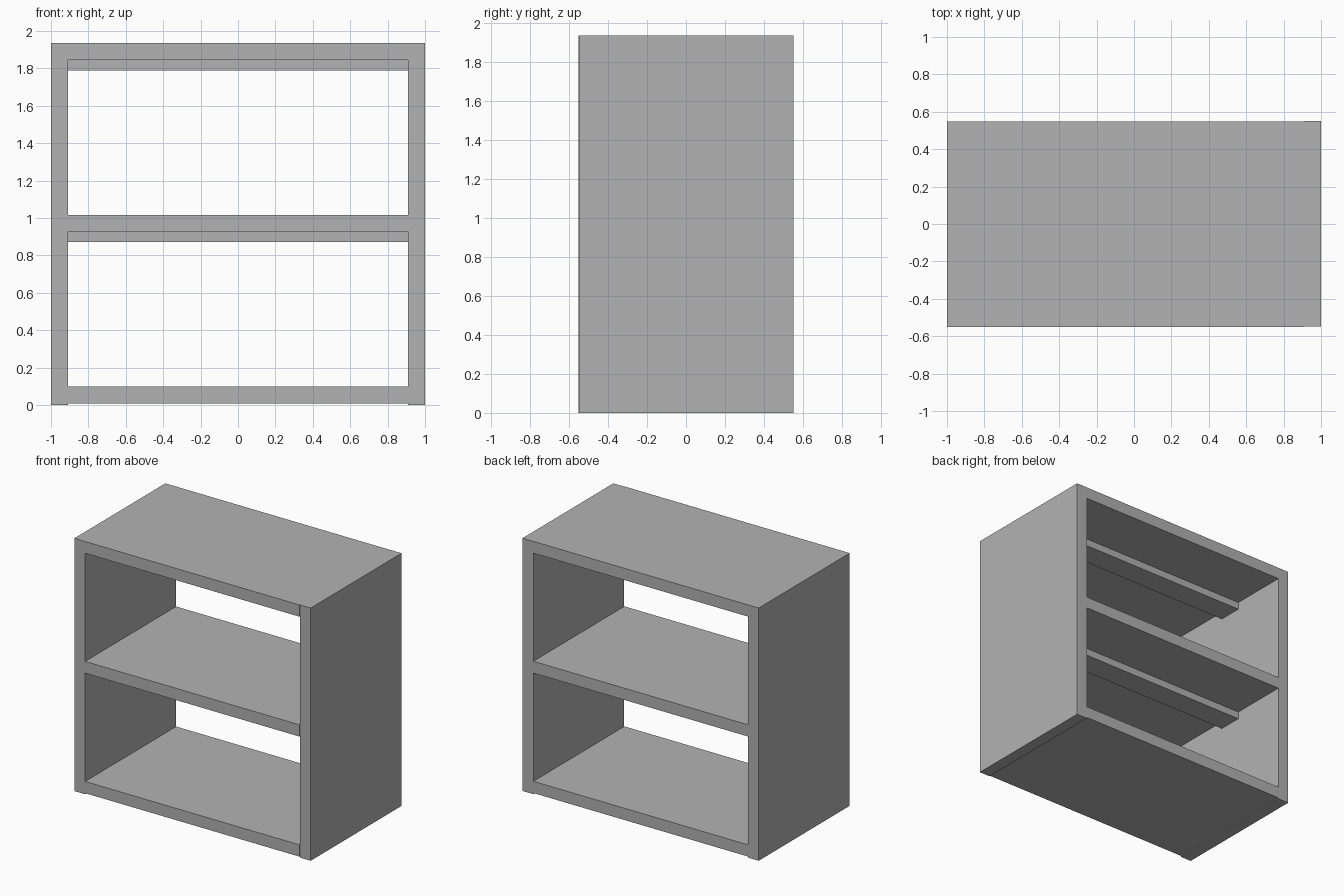
import bpy

cube = bpy.data.objects.get("Cube")
if cube:
    bpy.data.objects.remove(cube, do_unlink=True)

# Single plain grey finish
GREY = (0.448, 0.448, 0.448, 1.0)
grey = bpy.data.materials.new("plain grey")
grey.use_nodes = True
grey.diffuse_color = GREY
grey.node_tree.nodes["Principled BSDF"].inputs["Base Color"].default_value = GREY


def board(name, x, y, z):
    """Box spanning the given (low, high) range on each axis."""
    spans = (x, y, z)
    bpy.ops.mesh.primitive_cube_add(size=1, location=[(a + b) / 2 for a, b in spans])
    obj = bpy.context.object
    obj.name = name
    obj.scale = [b - a for a, b in spans]
    bpy.ops.object.transform_apply(location=False, rotation=False, scale=True)
    obj.data.materials.append(grey)
    return obj


HEIGHT = 1.935
INNER = 0.908              # inner face of the side panels
DEPTH = (-0.549, 0.55)
SHELF_DEPTH = (-0.552, 0.549)
SHELF = 0.09               # shelf thickness
RAIL = 0.056               # rail drop below a shelf

# Side panels
board("left_side_panel", (INNER, 1), DEPTH, (0, HEIGHT))
board("right_side_panel", (-1, -INNER), SHELF_DEPTH, (0, HEIGHT))

# Shelves, the upper two stiffened by a central rail underneath
for name, top in (("bottom", 0.098), ("middle", 1.017), ("top", HEIGHT)):
    under = top - SHELF
    board(name + "_shelf", (-INNER, INNER), SHELF_DEPTH, (under, top))
    if name != "bottom":
        board(name + "_support_rail", (-INNER, INNER), (-0.09, 0.096),
              (under - RAIL, under))
